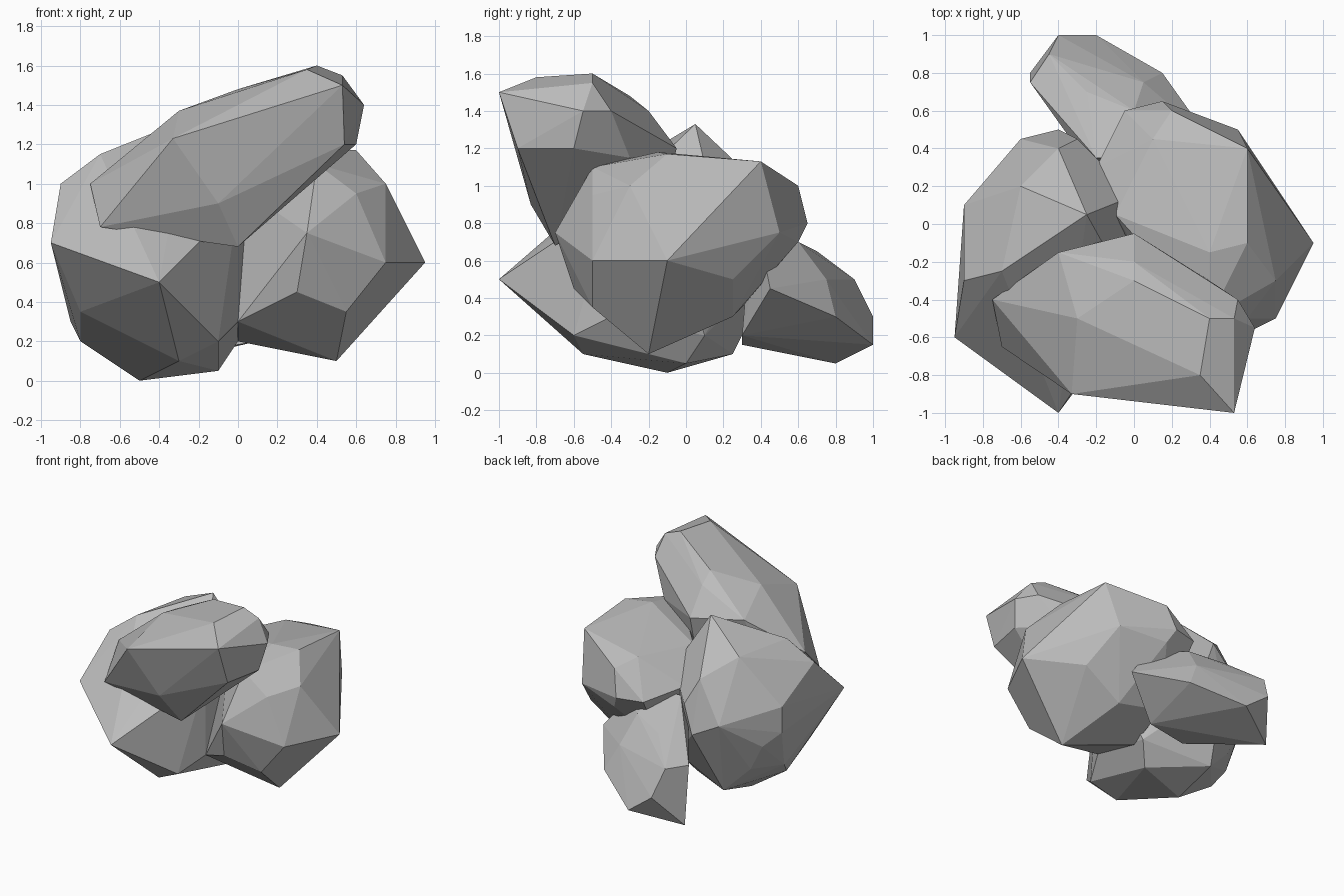
import bpy
import bmesh
import math
from mathutils import Vector

# Remove the default object only
default_cube = bpy.data.objects.get("Cube")
if default_cube:
    bpy.data.objects.remove(default_cube, do_unlink=True)


def make_material(name, colour):
    material = bpy.data.materials.new(name)
    material.use_nodes = True
    material.diffuse_color = colour
    shader = material.node_tree.nodes["Principled BSDF"]
    shader.inputs["Base Color"].default_value = colour
    shader.inputs["Roughness"].default_value = .9
    return material


stone_grey = make_material("stone grey", (.5, .5, .5, 1))


def chiselled_rock(name, corners):
    """Wrap a convex, flat-faceted rock around its outermost corners."""
    points = [Vector(corner) for corner in corners]
    centre = sum(points, Vector()) / len(points)

    bm = bmesh.new()
    for point in points:
        bm.verts.new(point - centre)
    hull = bmesh.ops.convex_hull(bm, input=bm.verts)
    loose = [item for item in hull["geom_interior"]
             if isinstance(item, bmesh.types.BMVert)]
    bmesh.ops.delete(bm, geom=loose, context="VERTS")

    # Merge nearly coplanar triangles into broad facets
    bmesh.ops.dissolve_limit(bm, angle_limit=math.radians(4),
                             verts=bm.verts, edges=bm.edges)
    bmesh.ops.recalc_face_normals(bm, faces=bm.faces)
    for face in bm.faces:
        face.smooth = False

    mesh = bpy.data.meshes.new(name)
    bm.to_mesh(mesh)
    bm.free()
    mesh.materials.append(stone_grey)
    rock = bpy.data.objects.new(name, mesh)
    rock.location = centre
    bpy.context.scene.collection.objects.link(rock)
    return rock


# Large boulder on the -x side
chiselled_rock("west_boulder", [
    # upper ridge and peak
    (-.4, -1, .5), (-.95, -.6, .7), (-.7, -.25, 1.15),
    (-.9, -.3, 1), (-.25, .05, 1.33), (-.6, .2, 1.15),
    (-.4, .4, 1), (0, -.4, .9),
    # back wall
    (-.9, .1, .8), (-.9, .1, .6), (-.8, .2, .5),
    (-.6, .45, .7), (-.4, .5, .6), (-.3, .45, .8),
    # inner side, against the other boulder
    (0, .15, .9), (.1, 0, .5),
    # underside
    (-.85, 0, .3), (-.7, .2, .3), (-.5, .25, .1),
    (-.8, -.4, .35), (-.8, -.1, .2), (-.5, -.1, 0),
    (-.1, 0, .05), (-.3, -.55, .1), (-.1, -.6, .2),
    (0, -.4, .3), (0, .1, .2),
])

# Large boulder on the +x side
chiselled_rock("east_boulder", [
    # flat top
    (.4, -.15, 1.18), (.6, -.1, 1.17), (.6, .4, 1.13),
    (.2, .6, 1), (.1, .45, 1.06), (-.1, .05, 1.06),
    # outer point and front facets
    (.95, -.1, .6), (.75, -.3, 1), (.75, -.5, .6),
    (.6, -.5, .95), (.4, -.5, 1.1), (.35, -.7, .75),
    (.3, -.6, .45), (.55, -.5, .35), (0, -.4, .3),
    # back wall
    (.15, .65, .8), (-.05, .6, .8), (.55, .5, .75),
    (-.2, .3, .85), (.65, .25, .5), (.2, .6, .7),
    # underside
    (.5, -.2, .1), (0, 0, .2), (.35, .25, .3), (0, .3, .35),
])

# Long slab leaning over both boulders
chiselled_rock("top_slab", [
    # raised end
    (.53, -1, 1.5), (.35, -.8, 1.58), (.4, -.5, 1.6),
    (.53, -.5, 1.55), (.64, -.55, 1.4), (.54, -.9, 1.2),
    (.6, -.6, 1.2), (.55, -.4, 1.4),
    # upper ridge
    (0, -.3, 1.48), (0, -.2, 1.4), (0, -.05, 1.2),
    (-.4, -.15, 1.25), (-.3, -.5, 1.37), (-.33, -.9, 1.23),
    # low end and underside
    (-.6, -.45, 1.1), (-.75, -.4, 1), (-.7, -.65, .78),
    (0, -.7, .68), (-.1, -.83, .9), (.4, -.3, 1.15),
    (-.5, -.25, .9), (0, -.1, 1),
])

# Small slab wedged in behind, resting near the ground
chiselled_rock("back_slab", [
    # outer end
    (-.55, .8, .05), (-.4, 1, .3), (-.2, 1, .15), (-.45, .9, .5),
    (-.55, .75, .5), (-.1, .9, .3),
    # upper facets
    (-.25, .7, .65), (0, .6, .7), (.05, .75, .5),
    (.15, .8, .3), (.25, .65, .35), (.15, .6, .55),
    # inner end, buried between the boulders
    (-.3, .4, .65), (-.2, .35, .8), (0, .35, .8), (.2, .4, .7),
    (.4, .45, .45), (.1, .3, .2), (-.2, .3, .15),
])
